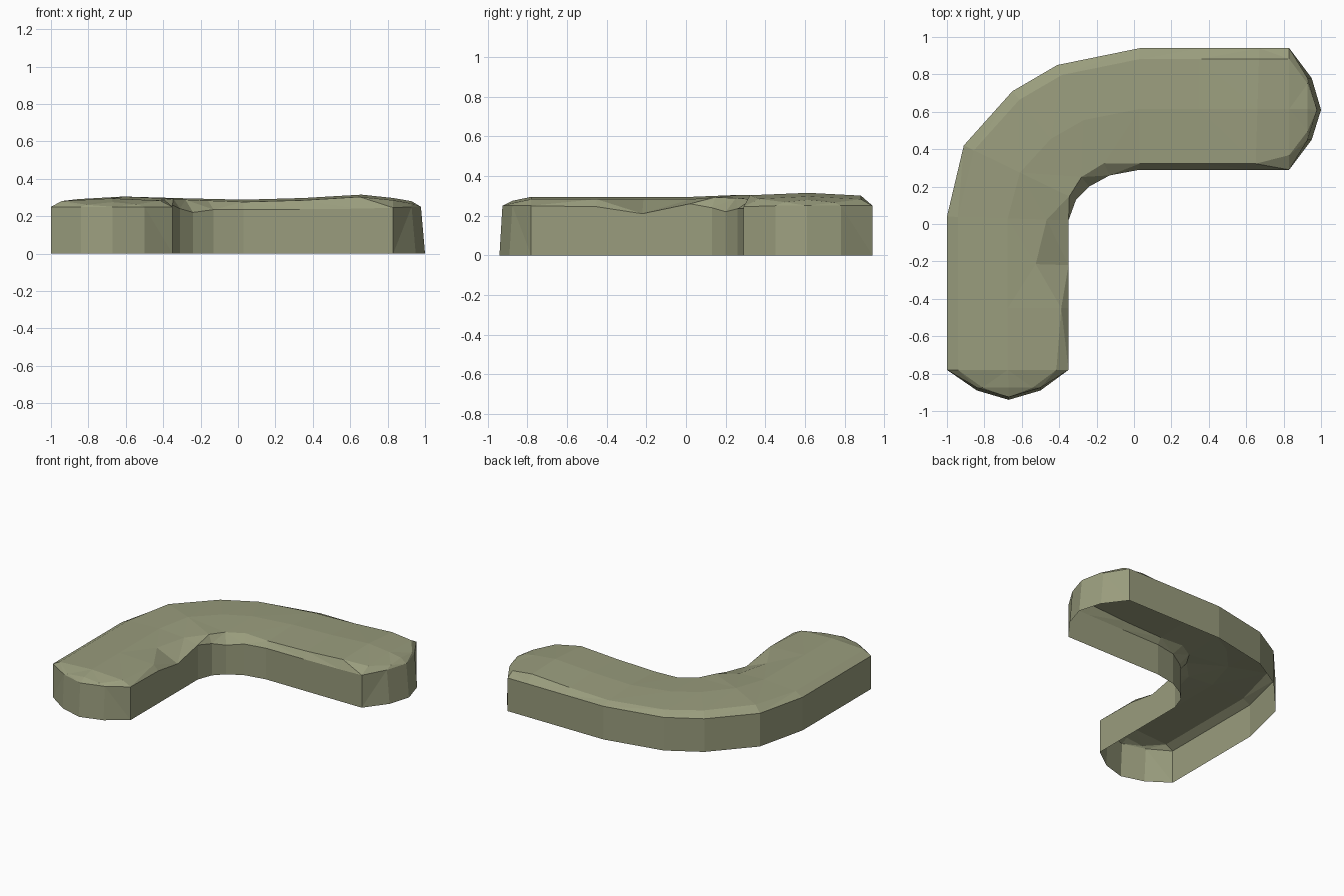
import bpy, bmesh

# Stations along the bend: outer x, y, inner x, y, crest height, inner edge height, inner rim fraction
stations = [
    (-0.67, -0.94, -0.67, -0.94, 0.25, 0.25, 0.10),
    (-0.84, -0.89, -0.50, -0.89, 0.275, 0.25, 0.12),
    (-1.00, -0.78, -0.35, -0.78, 0.295, 0.25, 0.10),
    (-1.00, -0.45, -0.35, -0.45, 0.295, 0.245, 0.06),
    (-1.00, -0.20, -0.35, -0.22, 0.295, 0.21, 0.27),
    (-1.00, 0.04, -0.35, 0.02, 0.295, 0.26, 0.18),
    (-0.91, 0.42, -0.31, 0.13, 0.305, 0.24, 0.06),
    (-0.65, 0.71, -0.24, 0.20, 0.30, 0.22, 0.10),
    (-0.41, 0.85, -0.13, 0.26, 0.295, 0.235, 0.11),
    (0.03, 0.94, 0.03, 0.29, 0.288, 0.235, 0.05),
    (0.35, 0.94, 0.35, 0.29, 0.297, 0.237, 0.05),
    (0.67, 0.94, 0.65, 0.29, 0.315, 0.24, 0.05),
    (0.83, 0.94, 0.83, 0.29, 0.297, 0.245, 0.12),
    (0.95, 0.78, 0.95, 0.45, 0.28, 0.25, 0.14),
    (1.00, 0.61, 1.00, 0.61, 0.255, 0.255, 0.10),
]

bm = bmesh.new()
rows = []
last = len(stations) - 1
for i, (ox, oy, ix, iy, crest, edge, rim) in enumerate(stations):
    # The rounded ends lean in slightly at the top
    dy = 0.015 if i < 2 else 0
    dx = -0.022 if i > last - 2 else 0
    tip = i in (0, last)

    def point(t, z, lean=1):
        return bm.verts.new((ox + (ix - ox) * t + dx * lean,
                             oy + (iy - oy) * t + dy * lean, z))

    rows.append([
        point(0, 0, 0),
        point(0, 0.25),
        point(0.09, 0.25 if tip else crest - 0.014),
        point(0.5, 0.25 if tip else crest),
        point(1 - rim, 0.25 if tip else crest - 0.012),
        point(1, 0.25 if tip else edge),
        point(1, 0, 0),
    ])

# Skin the walls and lumpy top, leaving the underside open
for a, b in zip(rows, rows[1:]):
    for j in range(6):
        bm.faces.new((a[j], a[j + 1], b[j + 1], b[j]))
bmesh.ops.remove_doubles(bm, verts=bm.verts, dist=0.0005)
bmesh.ops.triangulate(bm, faces=bm.faces[:])
bmesh.ops.recalc_face_normals(bm, faces=bm.faces[:])
top = max(bm.faces, key=lambda f: f.calc_center_median().z)
if top.normal.z < 0:
    bmesh.ops.reverse_faces(bm, faces=bm.faces[:])

mesh = bpy.data.meshes.new("curved_mound")
bm.to_mesh(mesh)
bm.free()
mound = bpy.data.objects.new("curved_mound", mesh)
bpy.context.collection.objects.link(mound)

mat = bpy.data.materials.new("olive_grey")
mat.diffuse_color = (0.32, 0.335, 0.205, 1)
mesh.materials.append(mat)
